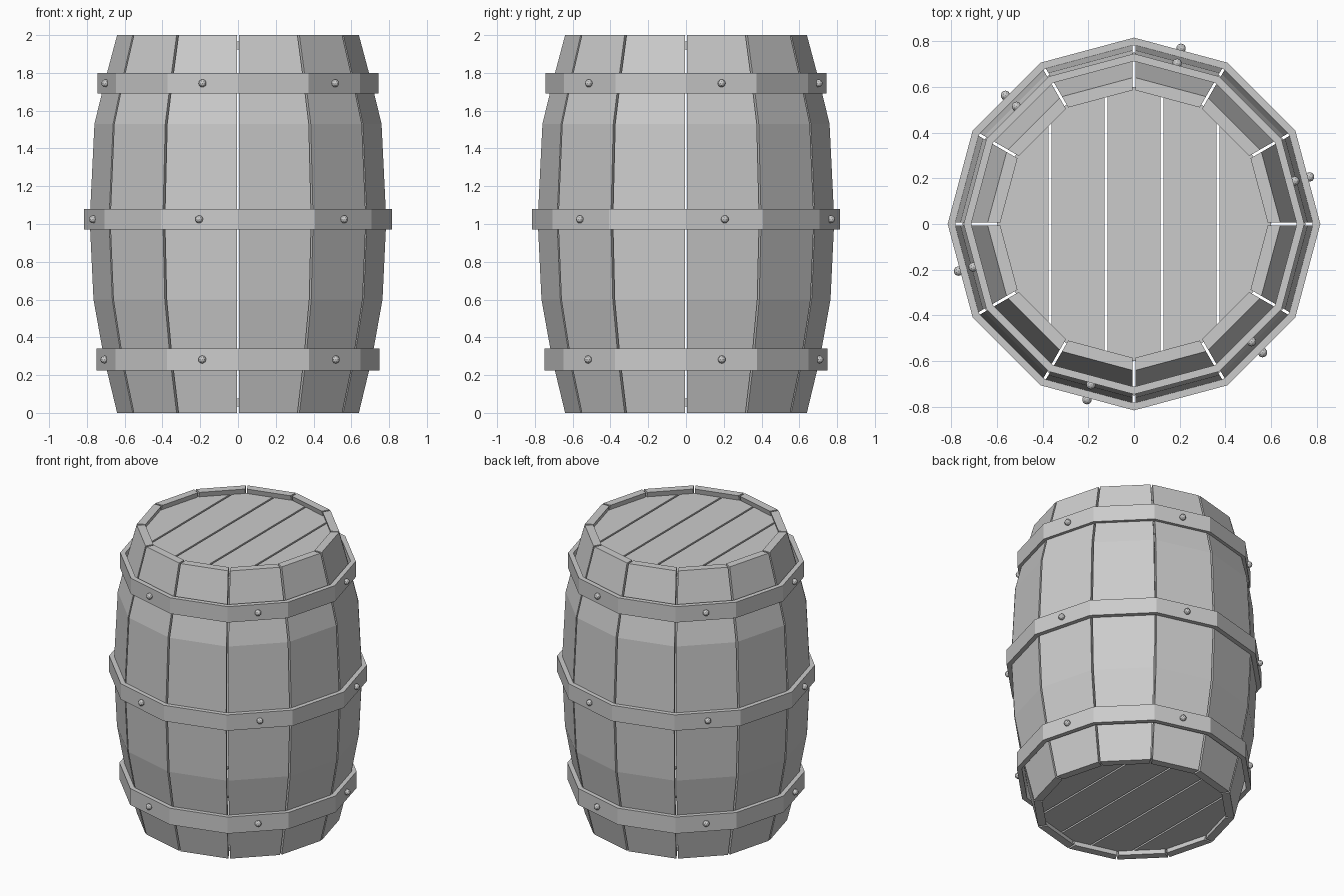
import bpy, bmesh, math
from mathutils import Vector, Matrix

SIDES = 12
STEP = math.tau / SIDES
GAP = 0.012

if "Cube" in bpy.data.objects:
    bpy.data.objects.remove(bpy.data.objects["Cube"])

grey = bpy.data.materials.new("plain_grey")
grey.use_nodes = True
grey.diffuse_color = (0.6, 0.6, 0.6, 1)
grey.node_tree.nodes["Principled BSDF"].inputs["Base Color"].default_value = (0.6, 0.6, 0.6, 1)


def finish(name, bm):
    bmesh.ops.recalc_face_normals(bm, faces=bm.faces)
    mesh = bpy.data.meshes.new(name)
    bm.to_mesh(mesh)
    bm.free()
    mesh.materials.append(grey)
    return add(name, mesh)


def add(name, mesh):
    obj = bpy.data.objects.new(name, mesh)
    bpy.context.collection.objects.link(obj)
    return obj


def polar(r, a, z):
    return Vector((r * math.cos(a), r * math.sin(a), z))


def bridge(bm, a, b):
    n = len(a)
    for i in range(n):
        j = (i + 1) % n
        bm.faces.new((a[i], a[j], b[j], b[i]))


# Staves: one bowed plank, repeated around the barrel
profile = [(0, 0.64), (0.283, 0.708), (0.6, 0.765), (1.02, 0.785),
           (1.53, 0.76), (1.745, 0.708), (2, 0.64)]
bm = bmesh.new()
rings = []
for z, r in profile:
    ring = []
    for radius, end in ((r, 0), (r, 1), (r - 0.055, 1), (r - 0.055, 0)):
        a = end * STEP
        side = polar(1, a + math.pi / 2, 0) * (GAP / 2) * (1 - 2 * end)
        ring.append(bm.verts.new(polar(radius, a, z) + side))
    rings.append(ring)
for low, high in zip(rings, rings[1:]):
    bridge(bm, low, high)
bm.faces.new(rings[0])
bm.faces.new(rings[-1])
stave = finish("stave", bm)
for i in range(1, SIDES):
    add("stave", stave.data).rotation_euler.z = i * STEP

# Lids: planks cut out of a twelve-sided disc
PLANK = 0.245
for name, z in (("bottom_plank", 0.055), ("top_plank", 1.945)):
    for i in range(-2, 3):
        bm = bmesh.new()
        bmesh.ops.create_cone(bm, cap_ends=True, segments=SIDES, radius1=0.6,
                              radius2=0.6, depth=0.04,
                              matrix=Matrix.Translation((0, 0, z)))
        for s in (-1, 1):
            if abs(i + s) > 2:
                continue
            cut = bmesh.ops.bisect_plane(
                bm, geom=bm.verts[:] + bm.edges[:] + bm.faces[:],
                plane_co=(i * PLANK + s * (PLANK - GAP) / 2, 0, 0),
                plane_no=(s, 0, 0), clear_outer=True)
            edges = [e for e in cut["geom_cut"] if isinstance(e, bmesh.types.BMEdge)]
            bmesh.ops.contextual_create(bm, geom=edges)
        finish(name, bm)

# Hoops with rivets on every second facet
hoops = [("lower", 0.225, 0.34, 0.75), ("middle", 0.97, 1.08, 0.815),
         ("upper", 1.69, 1.8, 0.745)]
for label, z0, z1, r in hoops:
    bm = bmesh.new()
    loops = [[bm.verts.new(polar(radius, i * STEP, z)) for i in range(SIDES)]
             for radius, z in ((r, z0), (r, z1), (r - 0.033, z1), (r - 0.033, z0))]
    for k in range(4):
        bridge(bm, loops[k], loops[(k + 1) % 4])
    finish(label + "_hoop", bm)

    bm = bmesh.new()
    for i in range(0, SIDES, 2):
        spot = polar(r * math.cos(STEP / 2) + 0.008, (i + 0.5) * STEP, (z0 + z1) / 2)
        bmesh.ops.create_icosphere(bm, subdivisions=2, radius=0.021,
                                   matrix=Matrix.Translation(spot))
    finish(label + "_rivets", bm)
